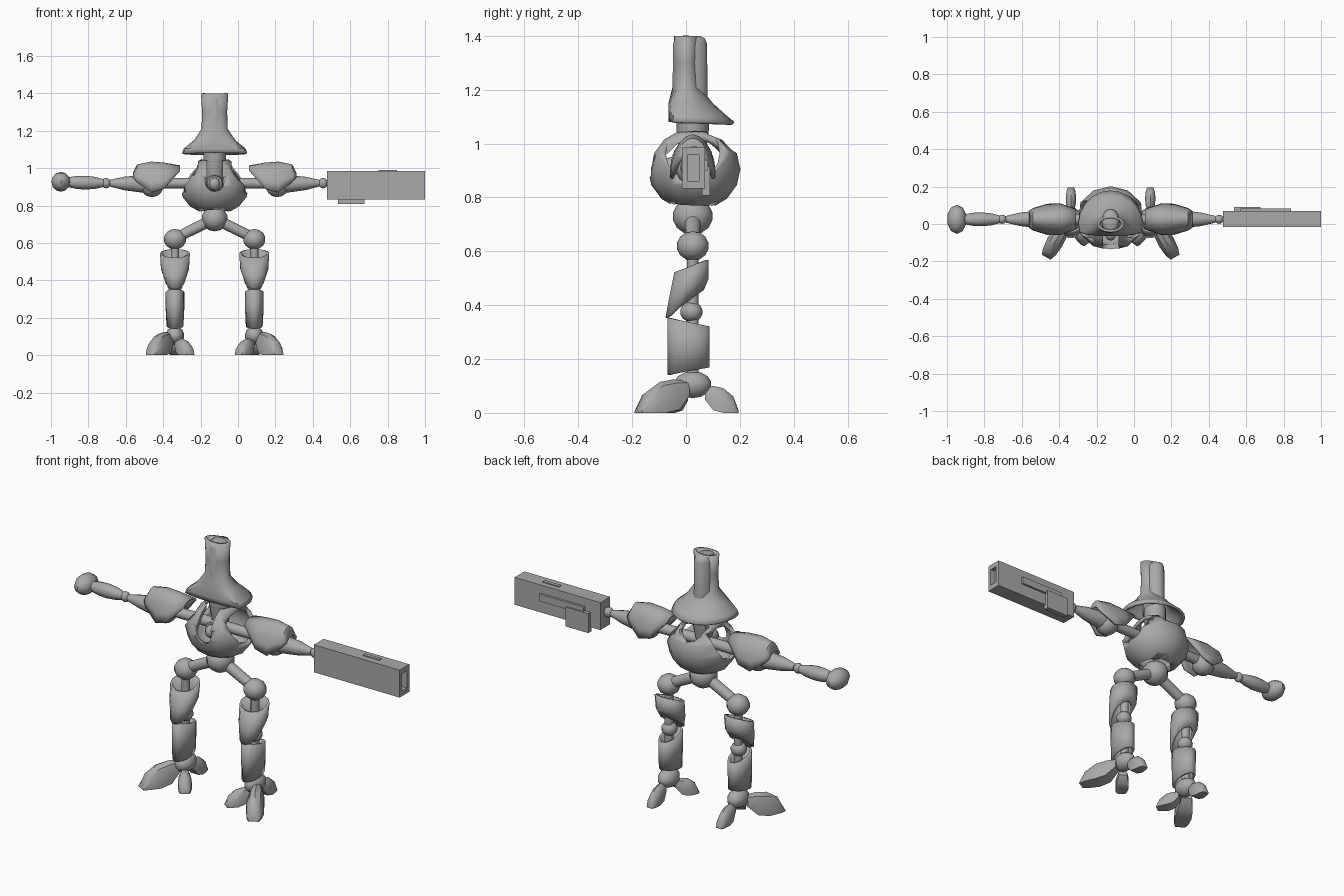
import bpy, bmesh, math
from mathutils import Vector, Matrix

old = bpy.data.objects.get("Cube")
if old:
    bpy.data.objects.remove(old, do_unlink=True)

CX, CY = -0.125, 0.025      # body axis
ARM_Z = 0.92

grey = bpy.data.materials.new("plain_grey")
grey.use_nodes = True
grey.diffuse_color = (0.4, 0.4, 0.4, 1)
grey.node_tree.nodes["Principled BSDF"].inputs["Base Color"].default_value = (0.4, 0.4, 0.4, 1)


def finish(name, bm, smooth=True, shell=0):
    bmesh.ops.recalc_face_normals(bm, faces=bm.faces)
    mesh = bpy.data.meshes.new(name)
    bm.to_mesh(mesh)
    bm.free()
    ob = bpy.data.objects.new(name, mesh)
    bpy.context.collection.objects.link(ob)
    mesh.materials.append(grey)
    if smooth:
        bpy.ops.object.select_all(action='DESELECT')
        ob.select_set(True)
        bpy.context.view_layer.objects.active = ob
        bpy.ops.object.shade_smooth_by_angle(angle=math.radians(40))
    if shell:
        mod = ob.modifiers.new("shell", 'SOLIDIFY')
        mod.thickness, mod.offset = shell, -1
    return ob


def skin(name, rings, closed=True, caps=True, shell=0):
    """Bridge equal rings of points into one surface."""
    bm = bmesh.new()
    rows = [[bm.verts.new(p) for p in r] for r in rings]
    n = len(rows[0])
    for a, b in zip(rows, rows[1:]):
        for i in range(n if closed else n - 1):
            j = (i + 1) % n
            bm.faces.new((a[i], a[j], b[j], b[i]))
    if caps:
        bm.faces.new(rows[0])
        bm.faces.new(rows[-1])
    return finish(name, bm, shell=shell)


def circle(n):
    return [(math.cos(2 * math.pi * i / n), math.sin(2 * math.pi * i / n)) for i in range(n)]


def ball(name, pos, size, segs=12, rings=7):
    bm = bmesh.new()
    bmesh.ops.create_uvsphere(bm, u_segments=segs, v_segments=rings, radius=1)
    bmesh.ops.transform(bm, verts=bm.verts, matrix=Matrix.Translation(pos) @ Matrix.Diagonal((*size, 1)))
    return finish(name, bm)


def box(name, x, y, z):
    bm = bmesh.new()
    bmesh.ops.create_cube(bm, size=1)
    for v in bm.verts:
        v.co = [r[0] + (c + 0.5) * (r[1] - r[0]) for r, c in zip((x, y, z), v.co)]
    return finish(name, bm, smooth=False)


def rod(name, a, b, radii, n=12):
    """Round rod from a to b, with radii spaced evenly along it."""
    a, b = Vector(a), Vector(b)
    q = (b - a).to_track_quat('Z', 'Y')
    last = len(radii) - 1
    return skin(name, [[a.lerp(b, k / last) + q @ Vector((r * c, r * s, 0)) for c, s in circle(n)]
                       for k, r in enumerate(radii)])


def sleeve(name, x, stations):
    """Hollow limb armour; station = height, centre y, half width, half depth, slant."""
    return skin(name, [[(x + w * c, y + d * s, z + slant * d * s) for c, s in circle(14)]
                       for z, y, w, d, slant in stations], caps=False, shell=0.012)


def cut(target, cutter):
    cutter.hide_render = True
    cutter.hide_set(True)
    mod = target.modifiers.new("opening", 'BOOLEAN')
    mod.operation, mod.solver, mod.object = 'DIFFERENCE', 'EXACT', cutter


# Hat-like head: column with a flat front and a flared brim
hat = []
for z, w, back, slant in ((1.08, 0.175, 0.18, 0), (1.105, 0.165, 0.15, 0), (1.15, 0.11, 0.1, 0),
                          (1.21, 0.07, 0.05, 0), (1.3, 0.067, 0.045, 0), (1.4, 0.073, 0.045, 0)):
    hat.append([(CX + w * c, max(-0.065 + 0.12 * abs(c) ** 3 * w, back * s), z) for c, s in circle(20)])
head = skin("head_shell", hat, caps=False, shell=0.014)
cut(head, box("head_slot_cutter", (CX - 0.008, CX + 0.008), (-0.1, -0.055), (1.19, 1.35)))
skin("head_core", [[(CX + w * c, 0.015 + w * 1.35 * s, z) for c, s in circle(14)]
                   for z, w in ((1.1, 0.05), (1.37, 0.048), (1.39, 0.042), (1.4, 0.028))])
rod("neck", (CX, CY, 0.84), (CX, CY, 1.12), (0.05, 0.035, 0.05, 0.06, 0.06))
ball("neck_ball", (CX, CY, 1.045), (0.06, 0.06, 0.045))

# Rib shell with openings for chest, back, arms, neck and waist
torso = ball("torso_shell", (CX, 0.03, 0.905), (0.185, 0.172, 0.155), 12, 8)
mod = torso.modifiers.new("shell", 'SOLIDIFY')
mod.thickness, mod.offset = 0.022, -1
chest = rod("chest_cutter", (CX, -0.2, 0.925), (CX, -0.02, 0.925), (0.05, 0.05))
cut(torso, chest)
cut(torso, box("chest_top_cutter", (CX - 0.042, CX + 0.042), (-0.2, 0.05), (0.93, 1.1)))
cut(torso, rod("back_cutter", (CX, 0.08, 1.04), (CX, 0.25, 1.04), (0.075, 0.075)))
cut(torso, rod("neck_cutter", (CX, CY, 1.0), (CX, CY, 1.1), (0.075, 0.075), 16))
cut(torso, rod("waist_cutter", (CX, CY, 0.7), (CX, CY, 0.8), (0.085, 0.085), 16))
for s in (1, -1):
    cut(torso, rod("arm_hole_cutter", (CX + s * 0.09, CY, 0.965), (CX + s * 0.25, CY, 0.965), (0.1, 0.1), 16))
ball("chest_core", (CX, -0.055, 0.915), (0.03, 0.035, 0.035))
rod("chest_core_mount", (CX, CY, 0.92), (CX, -0.05, 0.92), (0.05, 0.04))
rod("shoulder_axle", (CX - 0.34, CY, ARM_Z), (CX + 0.34, CY, ARM_Z), (0.028, 0.028))
ball("pelvis_ball", (CX, CY, 0.73), (0.07, 0.075, 0.068))


def toe(name, start, angle, length, height, width):
    """Curved claw, flat underneath, pointing along the angle."""
    d = Vector((math.cos(angle), math.sin(angle), 0))
    side = Vector((-d.y, d.x, 0))
    rings = []
    for t, lo, hi, w in ((0, 0.5, 0.95, 0.6), (0.25, 0.1, 1, 0.9), (0.55, 0, 0.92, 1),
                         (0.85, 0, 0.6, 0.85), (1, 0, 0.1, 0.6)):
        c = Vector(start) + d * length * t
        rings.append([c + side * width * w * u + Vector((0, 0, height * (lo + (hi - lo) * v)))
                      for u, v in ((-1, 0), (-1, 0.5), (-0.6, 0.88), (0, 1), (0.6, 0.88), (1, 0.5), (1, 0))])
    skin(name, rings)


for s, side in ((1, "left"), (-1, "right")):
    # Leg
    x = CX + s * 0.212
    rod(side + "_hip_strut", (CX, CY, 0.73), (x, CY, 0.625), (0.03, 0.028))
    ball(side + "_hip_ball", (x, CY, 0.62), (0.06, 0.06, 0.055))
    rod(side + "_leg_rod", (x, CY, 0.6), (x, CY, 0.1), (0.022, 0.022))
    sleeve(side + "_thigh", x, ((0.405, -0.005, 0.055, 0.073, 0.72), (0.46, 0.01, 0.075, 0.075, 0.5),
                                (0.545, 0.02, 0.08, 0.065, 0.35)))
    ball(side + "_knee_ball", (x, 0.02, 0.375), (0.042, 0.042, 0.038))
    sleeve(side + "_shin", x, ((0.155, 0.01, 0.045, 0.08, 0.18), (0.25, 0.01, 0.05, 0.08, 0),
                               (0.337, 0.01, 0.05, 0.08, -0.2)))
    ball(side + "_ankle_ball", (x, CY, 0.105), (0.05, 0.07, 0.05))
    # Three claws: outer front, inner front and heel
    out = math.pi / 2 - s * math.radians(150)
    toe(side + "_outer_toe", (x + s * 0.03, 0.0, 0), out, 0.205, 0.125, 0.045)
    inner = math.pi / 2 + s * math.radians(145)
    toe(side + "_inner_toe", (x - s * 0.015, -0.005, 0), inner, 0.125, 0.09, 0.035)
    toe(side + "_heel", (x, 0.07, 0), math.pi / 2, 0.125, 0.1, 0.028)

    # Shoulder hood, open underneath; section = reach, bottom, top, half depth
    hood = []
    for dx, lo, hi, d in ((0.185, 0.985, 1.015, 0.055), (0.27, 0.89, 1.03, 0.085),
                          (0.34, 0.87, 1.035, 0.083), (0.415, 0.925, 1.02, 0.06), (0.437, 0.95, 0.975, 0.045)):
        hood.append([(CX + s * dx, CY + d * math.cos(a), lo + (hi - lo) * math.sin(a))
                     for a in (math.pi * k / 10 for k in range(11))])
    skin(side + "_shoulder_hood", hood, closed=False, caps=False, shell=0.012)
    ball(side + "_shoulder_ball", (CX + s * 0.335, CY, 0.905), (0.062, 0.062, 0.06))
    rod(side + "_upper_arm", (CX + s * 0.33, CY, 0.915), (CX + s * 0.56, CY, 0.92), (0.05, 0.045, 0.036, 0.018))
    ball(side + "_elbow_ball", (CX + s * 0.58, CY, 0.92), (0.025, 0.025, 0.028))

# Right forearm and hand
rod("right_forearm", (-0.715, CY, 0.92), (-0.91, CY, 0.925), (0.02, 0.032, 0.037, 0.035, 0.026))
ball("right_hand", (-0.947, CY, 0.927), (0.053, 0.078, 0.053), 10, 6)

# Left arm cannon
cannon = box("cannon_body", (0.475, 1), (-0.015, 0.07), (0.833, 0.985))
cut(cannon, box("muzzle_cutter", (0.97, 1.1), (0.005, 0.048), (0.862, 0.957)))
box("cannon_rail", (0.57, 0.84), (0.065, 0.082), (0.9, 0.94))
box("cannon_magazine", (0.535, 0.675), (0.06, 0.09), (0.808, 0.915))
box("cannon_sight", (0.75, 0.85), (0.02, 0.04), (0.98, 0.99))
